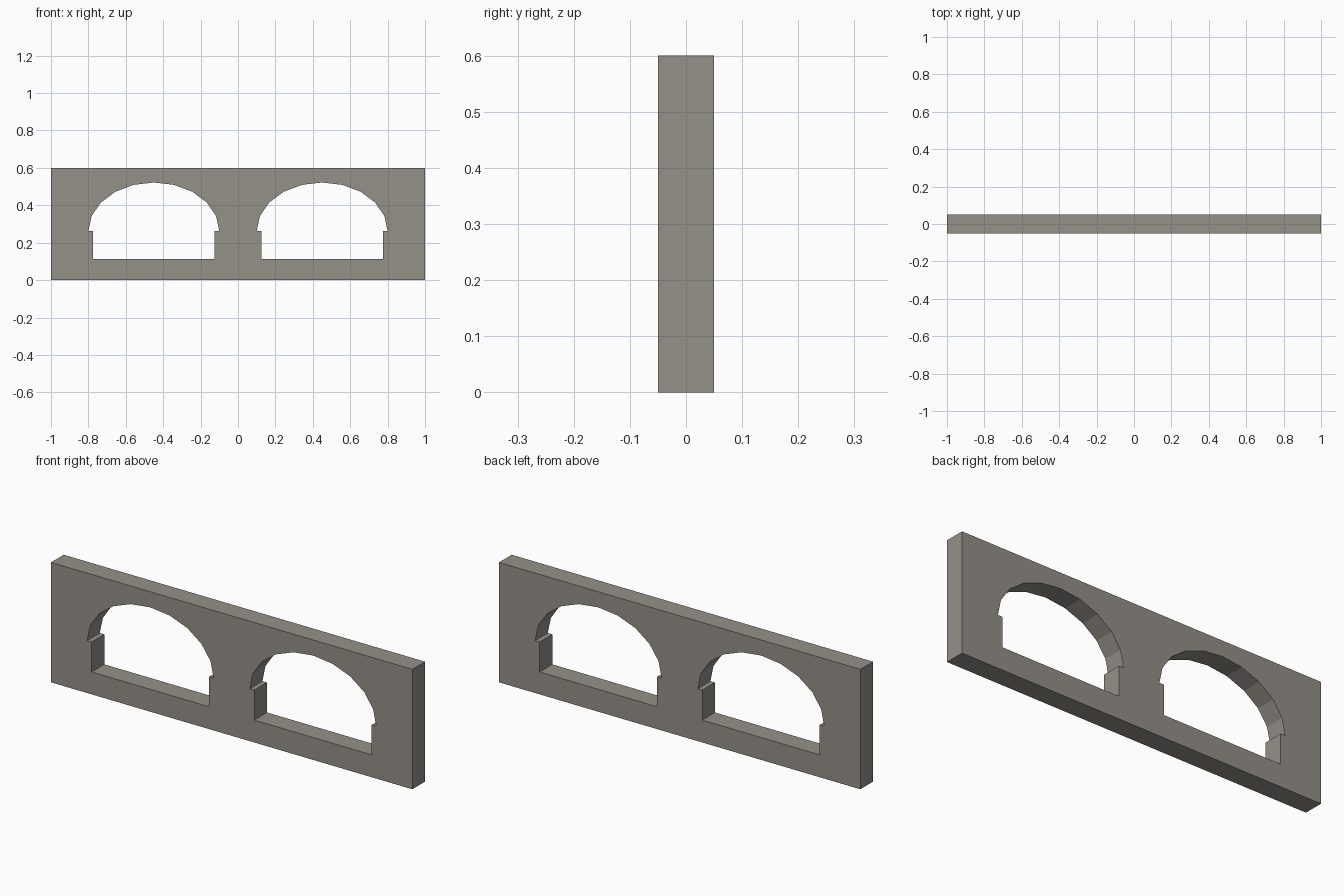
import bpy, bmesh, math

if "Cube" in bpy.data.objects:
    bpy.data.objects.remove(bpy.data.objects["Cube"])

LENGTH, HEIGHT, DEPTH = 2.0, 0.6, 0.1
SILL, SPRING = 0.112, 0.262          # bottom of opening, start of arch
HALF_OPENING, ARCH_RX, ARCH_RZ = 0.325, 0.35, 0.26
SEGMENTS = 10

stone = bpy.data.materials.new("warm grey stone")
stone.diffuse_color = (0.30, 0.28, 0.25, 1)
stone.use_nodes = True
stone.node_tree.nodes["Principled BSDF"].inputs["Base Color"].default_value = stone.diffuse_color


def arch_opening(cx):
    """Outline of a window: low rectangle topped by a slightly wider arch."""
    pts = [(cx - HALF_OPENING, SPRING), (cx - HALF_OPENING, SILL),
           (cx + HALF_OPENING, SILL), (cx + HALF_OPENING, SPRING)]
    for i in range(SEGMENTS + 1):
        a = math.pi * i / SEGMENTS
        pts.append((cx + ARCH_RX * math.cos(a), SPRING + ARCH_RZ * math.sin(a)))
    return pts


def add_loop(bm, pts):
    verts = [bm.verts.new((x, -DEPTH / 2, z)) for x, z in pts]
    return [bm.edges.new((v, verts[i - 1])) for i, v in enumerate(verts)]


# Wall panel outline with two arched openings
bm = bmesh.new()
h = LENGTH / 2
edges = add_loop(bm, [(-h, 0), (h, 0), (h, HEIGHT), (-h, HEIGHT)])
for cx in (-0.45, 0.45):
    edges += add_loop(bm, arch_opening(cx))
bmesh.ops.triangle_fill(bm, use_beauty=True, use_dissolve=False, edges=edges,
                        normal=(0, -1, 0))

# Thickness
ext = bmesh.ops.extrude_face_region(bm, geom=bm.faces[:], use_keep_orig=True)
bmesh.ops.translate(bm, vec=(0, DEPTH, 0),
                    verts=[g for g in ext["geom"] if isinstance(g, bmesh.types.BMVert)])
bmesh.ops.recalc_face_normals(bm, faces=bm.faces[:])

mesh = bpy.data.meshes.new("arched_wall_panel")
bm.to_mesh(mesh)
bm.free()
mesh.materials.append(stone)
panel = bpy.data.objects.new("arched_wall_panel", mesh)
bpy.context.collection.objects.link(panel)
